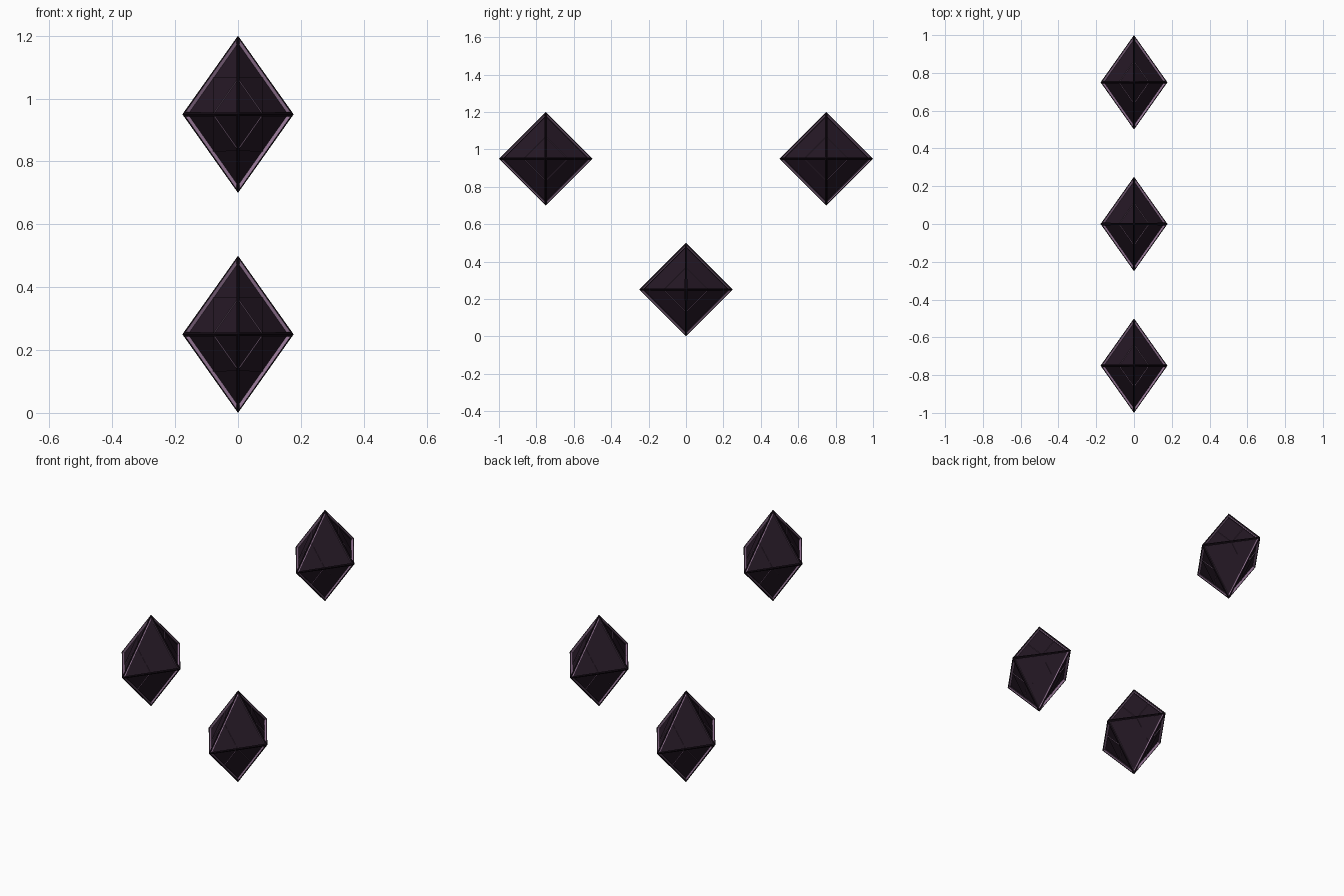
import bpy, bmesh
from mathutils import Vector

if "Cube" in bpy.data.objects:
    bpy.data.objects.remove(bpy.data.objects["Cube"])

HALF = Vector((0.177, 0.25, 0.25))   # crystal half extents


def material(name, rgb):
    m = bpy.data.materials.new(name)
    m.diffuse_color = (*rgb, 1)
    m.use_nodes = True
    m.node_tree.nodes["Principled BSDF"].inputs["Base Color"].default_value = m.diffuse_color
    return m


MATS = [material("dark_panel", (0.018, 0.009, 0.018)),
        material("black_frame", (0.006, 0.003, 0.006)),
        material("pale_trim", (0.30, 0.18, 0.30))]


def crystal(name, centre):
    bm = bmesh.new()
    # eight-sided body
    pts = [Vector((s * HALF.x, 0, 0)) for s in (1, -1)]
    pts += [Vector((0, s * HALF.y, 0)) for s in (1, -1)]
    pts += [Vector((0, 0, s * HALF.z)) for s in (1, -1)]
    for p in pts:
        bm.verts.new(p)
    bmesh.ops.convex_hull(bm, input=bm.verts[:])
    bm.normal_update()
    panels = bm.faces[:]

    # black frame around every face, then pale walls down to the sunken panel
    rim = bmesh.ops.inset_individual(bm, faces=panels, thickness=0.014)["faces"]
    for f in rim:
        f.material_index = 1
    walls = bmesh.ops.inset_individual(bm, faces=panels, thickness=0.0005,
                                       depth=-0.012)["faces"]
    for f in walls:
        f.material_index = 2
    bm.normal_update()

    # thin raised triangle in the middle of each panel
    for f in panels:
        n = f.normal.copy()
        c = [v.co.copy() for v in f.verts]
        mid = [(c[i] + c[(i + 1) % 3]) / 2 for i in range(3)]
        low = [bm.verts.new(m) for m in mid]
        top = [bm.verts.new(m + n * 0.003) for m in mid]
        bm.faces.new(top)
        for i in range(3):
            j = (i + 1) % 3
            bm.faces.new((low[i], low[j], top[j], top[i])).material_index = 2

    mesh = bpy.data.meshes.new(name)
    bm.to_mesh(mesh)
    bm.free()
    for m in MATS:
        mesh.materials.append(m)
    ob = bpy.data.objects.new(name, mesh)
    ob.location = centre
    bpy.context.collection.objects.link(ob)


crystal("lower_crystal", (0, 0, 0.25))
crystal("front_crystal", (0, -0.75, 0.95))
crystal("back_crystal", (0, 0.75, 0.95))
